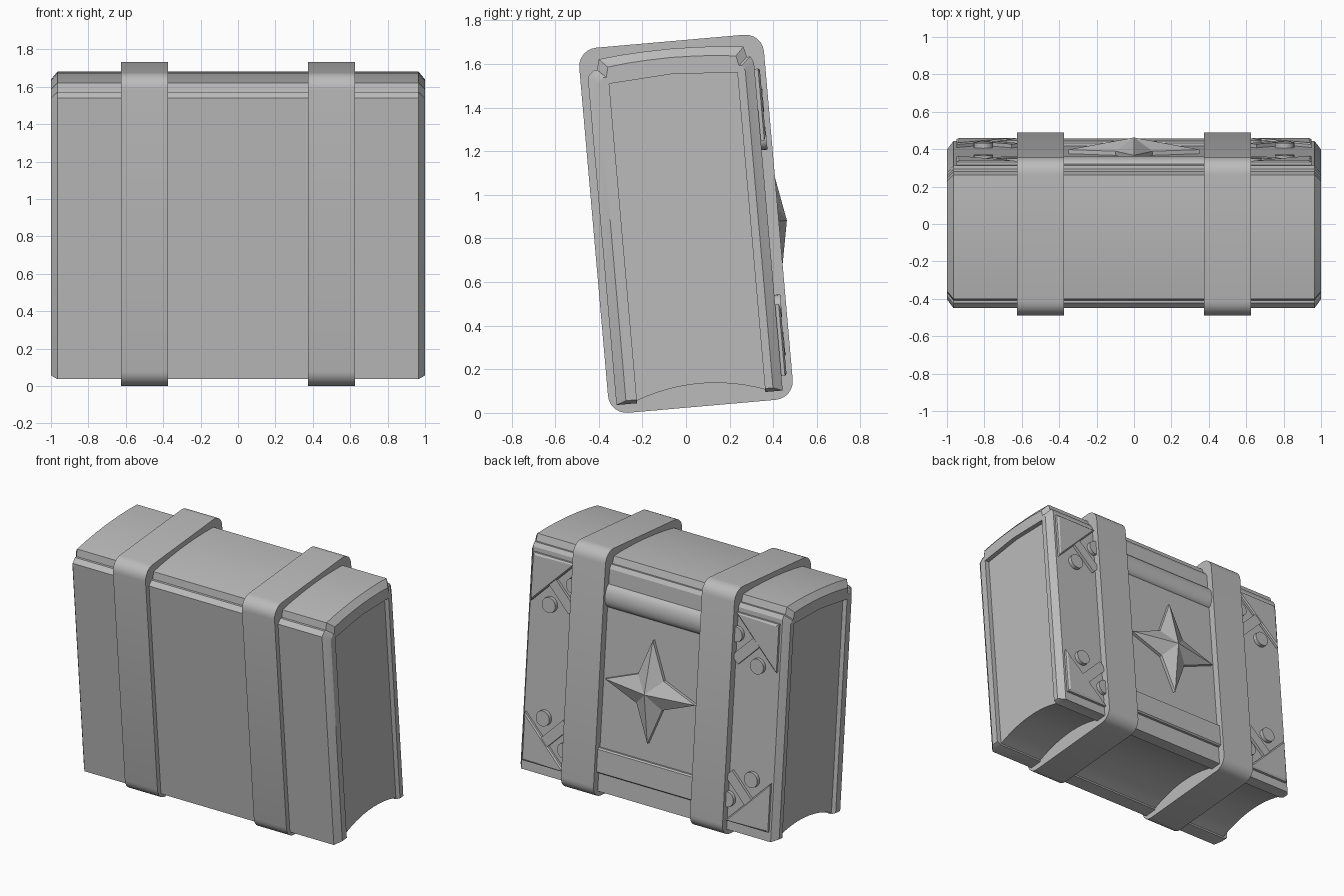
import bpy, bmesh, math
from mathutils import Matrix

old = bpy.data.objects.get("Cube")
if old:
    bpy.data.objects.remove(old, do_unlink=True)

GREY = (0.5, 0.5, 0.5, 1)
mat = bpy.data.materials.new("plain grey")
mat.use_nodes = True
mat.diffuse_color = GREY
mat.node_tree.nodes["Principled BSDF"].inputs["Base Color"].default_value = GREY

# The whole book leans back by five degrees
LEAN = Matrix.Translation((0, 0, 0.867)) @ Matrix.Rotation(math.radians(5), 4, 'X')
BACK = 0.375


def finish(bm, name):
    bmesh.ops.recalc_face_normals(bm, faces=bm.faces)
    bmesh.ops.transform(bm, matrix=LEAN, verts=bm.verts)
    mesh = bpy.data.meshes.new(name)
    bm.to_mesh(mesh)
    bm.free()
    mesh.materials.append(mat)
    ob = bpy.data.objects.new(name, mesh)
    bpy.context.collection.objects.link(ob)
    bpy.ops.object.select_all(action='DESELECT')
    ob.select_set(True)
    bpy.context.view_layer.objects.active = ob
    bpy.ops.object.shade_smooth_by_angle(angle=math.radians(28))
    return ob


def loft(name, sections):
    """Join (x, outline) sections, outlines being (y, z) points, and cap the ends."""
    bm = bmesh.new()
    rings = [[bm.verts.new((x, y, z)) for y, z in pts] for x, pts in sections]
    for a, b in zip(rings, rings[1:]):
        for i in range(len(a)):
            j = (i + 1) % len(a)
            bm.faces.new((a[i], a[j], b[j], b[i]))
    bm.faces.new(rings[0])
    bm.faces.new(rings[-1])
    return finish(bm, name)


def plate(name, pts, height, rim=0.0, lift=0.0):
    """Raised plate on the back cover, from (x, z) points."""
    bm = bmesh.new()
    low = [bm.verts.new((x, BACK - 0.01, z)) for x, z in pts]
    top = [bm.verts.new((x, BACK + height, z)) for x, z in pts]
    for i in range(len(pts)):
        j = (i + 1) % len(pts)
        bm.faces.new((low[i], low[j], top[j], top[i]))
    bm.faces.new(low)
    cap = bm.faces.new(top)
    bmesh.ops.recalc_face_normals(bm, faces=bm.faces)
    if rim:
        bmesh.ops.inset_region(bm, faces=[cap], thickness=rim, depth=lift)
    return finish(bm, name)


# Cover shell: front board, rounded spine on top, back board
half = [(0.0, 0.806), (0.12, 0.803), (0.23, 0.797), (0.333, 0.786),
        (0.345, 0.738), (0.36, 0.738)]
board = lambda s, e: [(s * u, v) for u, v in half] + [(s * e, 0.71), (s * e, -0.8)]
outer = board(-1, 0.39)[::-1] + board(1, BACK)[1:]
inner = [(0.295, -0.8), (0.295, 0.67), (0, 0.69), (-0.295, 0.67), (-0.295, -0.8)]
chamfered = [(u * 0.885, v * (0.95 if v > 0 else 0.98)) for u, v in outer]
inner_end = [(u, max(v, -0.784)) for u, v in inner]
loft("cover_shell", [(-1, chamfered + inner_end), (-0.965, outer + inner),
                     (0.965, outer + inner), (1, chamfered + inner_end)])

# Page block with a hollow fore edge at the bottom
hollow = [(0.3 * t / 6, -0.735 - 0.055 * (t / 6) ** 2) for t in range(-6, 7)]
pages = hollow + [(0.3, 0.695), (-0.3, 0.695)]
loft("page_block", [(-0.968, pages), (0.968, pages)])

# Two straps around the book
W, H, R = 0.425, 0.84, 0.085
loop = []
for k, (sy, sz) in enumerate([(1, 1), (-1, 1), (-1, -1), (1, -1)]):
    for i in range(7):
        a = math.pi / 2 * (k + i / 6)
        loop.append((sy * (W - R) + R * math.cos(a), sz * (H - R) + R * math.sin(a)))
for side, s in (("left", 1), ("right", -1)):
    loft(side + "_strap", [(s * 0.373, loop), (s * 0.625, loop)])

# Rounded band and flat band across the back, between the straps
rounded = [(BACK - 0.01 + 0.045 * math.sin(math.pi * i / 12),
            0.53 - 0.08 * math.cos(math.pi * i / 12)) for i in range(13)]
loft("upper_band", [(-0.45, rounded), (0.45, rounded)])
plate("lower_band", [(-0.45, -0.67), (0.45, -0.67), (0.45, -0.5), (-0.45, -0.5)],
      0.015, 0.012, 0.01)

# Four-pointed faceted star
bm = bmesh.new()
rings = []
for y in (BACK - 0.01, BACK + 0.022):
    rings.append([])
    for i in range(8):
        a, r = math.pi / 4 * i, (0.14 if i % 2 else 0.35)
        rings[-1].append(bm.verts.new((r * math.cos(a), y, r * math.sin(a) - 0.025)))
peak = bm.verts.new((0, 0.462, -0.025))
for i in range(8):
    j = (i + 1) % 8
    bm.faces.new((rings[0][i], rings[0][j], rings[1][j], rings[1][i]))
    bm.faces.new((rings[1][i], rings[1][j], peak))
bm.faces.new(rings[0])
star = finish(bm, "star")
star.data.shade_flat()

# Corner fittings: triangle, diagonal bar and two studs in each corner
MID = -0.027
for sx, side in ((1, "left"), (-1, "right")):
    for sz, level in ((1, "upper"), (-1, "lower")):
        tag = level + "_" + side
        put = lambda pts: [(sx * x, MID + sz * z) for x, z in pts]
        plate(tag + "_corner_plate", put([(0.95, 0.707), (0.62, 0.707), (0.95, 0.377)]),
              0.016, 0.022, 0.008)
        d, w = 0.08, 0.025
        bar = [(0.71 + a * d + b * w, 0.465 + a * d - b * w)
               for a, b in ((-1, -1), (1, -1), (1, 1), (-1, 1))]
        plate(tag + "_diagonal_bar", put(bar), 0.02)
        for n, (cx, cz) in enumerate([(0.805, 0.385), (0.63, 0.56)]):
            disc = [(cx + 0.052 * math.cos(math.tau * i / 20),
                     cz + 0.052 * math.sin(math.tau * i / 20)) for i in range(20)]
            plate(tag + "_stud_" + "ab"[n], put(disc), 0.027)
